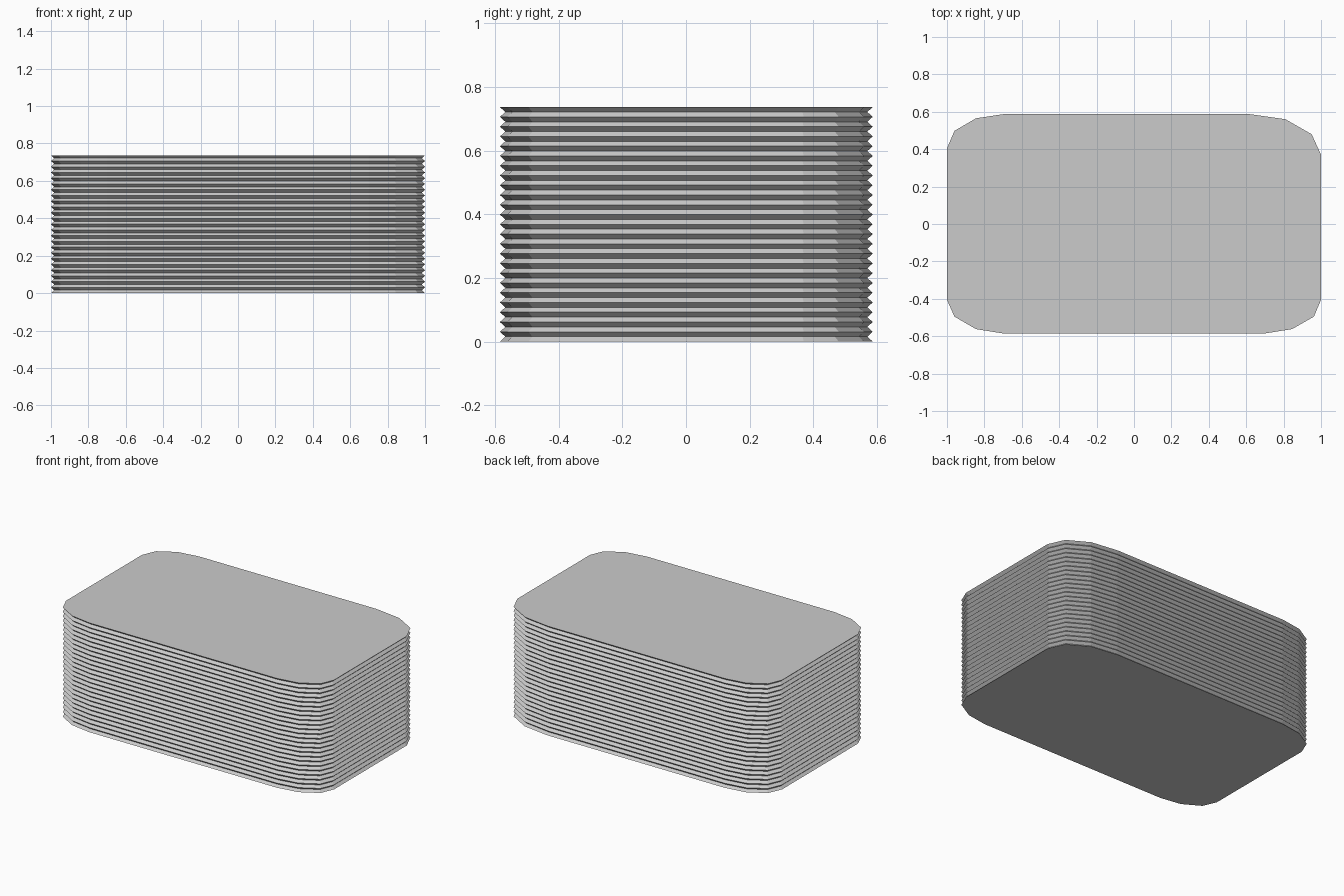
import bpy, bmesh
from mathutils import Vector

if "Cube" in bpy.data.objects:
    bpy.data.objects.remove(bpy.data.objects["Cube"])

LAYERS, HEIGHT, GROOVE = 24, 0.737, 0.017

# Rounded outline, counter-clockwise; the back right corner is softer
OUTLINE = [Vector(p) for p in (
    (0.70, -0.585), (0.845, -0.562), (0.962, -0.495), (1.0, -0.405),
    (1.0, 0.37), (0.95, 0.48), (0.81, 0.56), (0.62, 0.587),
    (-0.70, 0.587), (-0.845, 0.565), (-0.96, 0.498), (-1.0, 0.405),
    (-1.0, -0.405), (-0.96, -0.495), (-0.845, -0.562), (-0.70, -0.585))]


def inset(points, d):
    """Move every outline edge inwards by d."""
    out = []
    for i, p in enumerate(points):
        e1 = (p - points[i - 1]).normalized()
        e2 = (points[(i + 1) % len(points)] - p).normalized()
        n1, n2 = Vector((-e1.y, e1.x)), Vector((-e2.y, e2.x))
        out.append(p + (n1 + n2) * d / (1 + n1.dot(n2)))
    return out


# Stack body: alternating wide ridges and narrow grooves
bm = bmesh.new()
narrow = inset(OUTLINE, GROOVE)
rings = []
for k in range(2 * LAYERS + 1):
    z = HEIGHT * k / (2 * LAYERS)
    rings.append([bm.verts.new((p.x, p.y, z)) for p in (narrow if k % 2 else OUTLINE)])
n = len(OUTLINE)
for a, b in zip(rings, rings[1:]):
    for i in range(n):
        j = (i + 1) % n
        bm.faces.new((a[i], a[j], b[j], b[i]))

# Flat bottom and top
bm.faces.new(rings[0][::-1])
bm.faces.new(rings[-1])

mesh = bpy.data.meshes.new("layered_stack")
bm.to_mesh(mesh)
bm.free()
bpy.context.collection.objects.link(bpy.data.objects.new("layered_stack", mesh))
